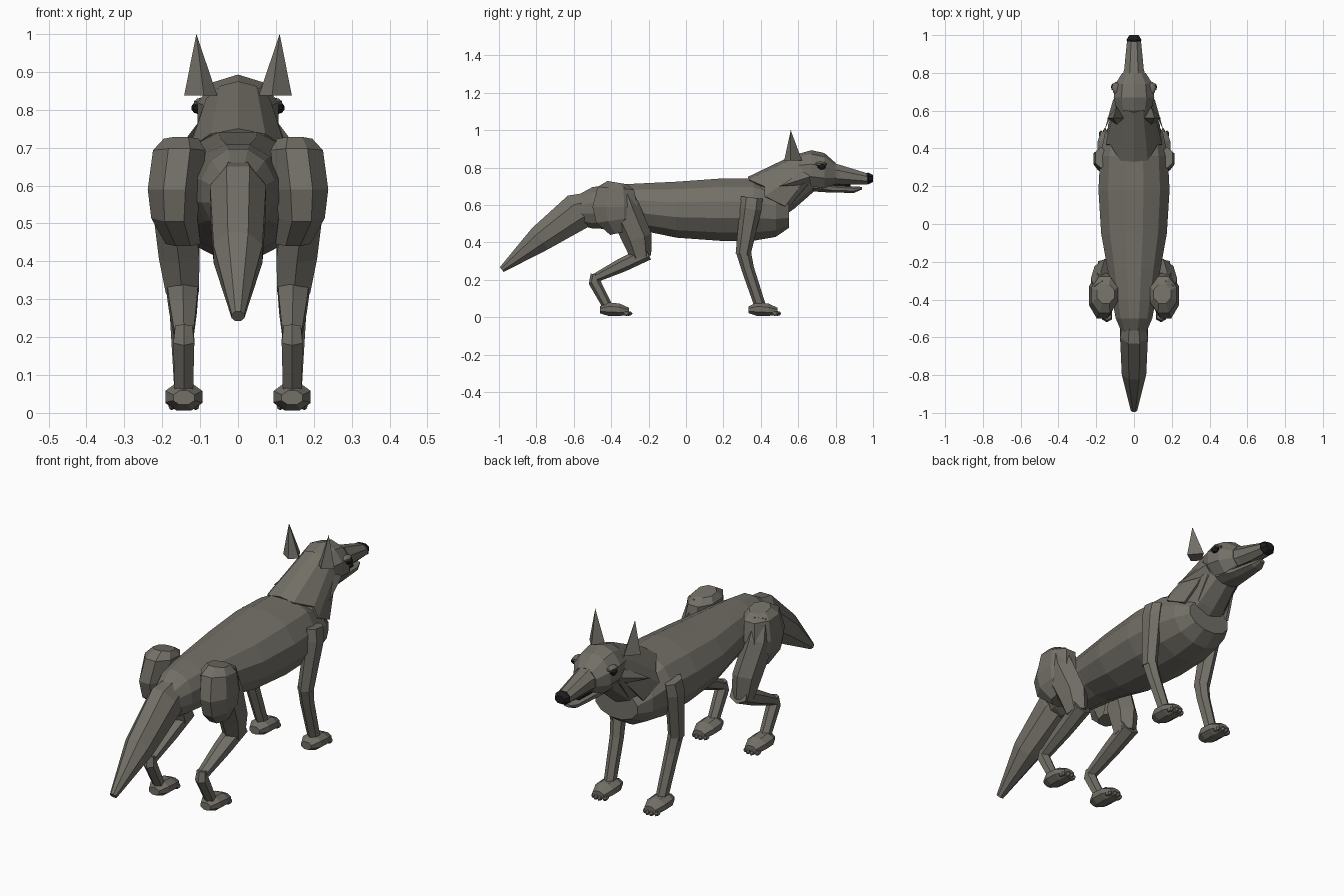
import bpy, bmesh, math
from mathutils import Vector


def material(name, rgb):
    m = bpy.data.materials.new(name)
    m.diffuse_color = (*rgb, 1)
    return m


FUR = material("grey_brown_fur", (0.17, 0.16, 0.135))
BLACK = material("black_nose_and_eyes", (0.012, 0.012, 0.013))


def finish(name, bm, mat):
    bmesh.ops.recalc_face_normals(bm, faces=bm.faces)
    me = bpy.data.meshes.new(name)
    bm.to_mesh(me)
    bm.free()
    me.materials.append(mat)
    ob = bpy.data.objects.new(name, me)
    bpy.context.collection.objects.link(ob)
    return ob


def loft(name, rings, n=8, mat=FUR, upright=False, side=1):
    """Rings are (x, y, z, half width, half thickness), set square to the path."""
    bm = bmesh.new()
    pts = [Vector((r[0] * side, r[1], r[2])) for r in rings]
    loops = []
    for i, r in enumerate(rings):
        t = pts[min(i + 1, len(pts) - 1)] - pts[max(i - 1, 0)]
        up = Vector((0, -t.z, t.y)).normalized()
        if upright:
            up = Vector((0, 0, 1))
        loop = []
        for k in range(n):
            a = math.tau * (k + 0.5) / n
            loop.append(bm.verts.new(pts[i] + Vector((math.cos(a) * r[3], 0, 0))
                                     + up * math.sin(a) * r[4]))
        loops.append(loop)
    for a, b in zip(loops, loops[1:]):
        for k in range(n):
            bm.faces.new((a[k], a[(k + 1) % n], b[(k + 1) % n], b[k]))
    bm.faces.new(loops[0])
    bm.faces.new(loops[-1])
    return finish(name, bm, mat)


def ball(name, loc, size, mat=FUR, u=8, v=5):
    bm = bmesh.new()
    bmesh.ops.create_uvsphere(bm, u_segments=u, v_segments=v, radius=1)
    for vert in bm.verts:
        vert.co = Vector([vert.co[i] * size[i] + loc[i] for i in range(3)])
    return finish(name, bm, mat)


def spike(name, base, tip, mat=FUR):
    """Pyramid from a base polygon to a tip."""
    bm = bmesh.new()
    b = [bm.verts.new(p) for p in base]
    t = bm.verts.new(tip)
    bm.faces.new(b)
    for i in range(len(b)):
        bm.faces.new((b[i], b[(i + 1) % len(b)], t))
    return finish(name, bm, mat)


# Torso, from rump to chest
loft("torso", [
    (0, -0.58, 0.575, 0.065, 0.08), (0, -0.50, 0.585, 0.10, 0.115),
    (0, -0.40, 0.59, 0.12, 0.122), (0, -0.24, 0.59, 0.145, 0.13),
    (0, -0.05, 0.575, 0.18, 0.155), (0, 0.18, 0.575, 0.195, 0.172),
    (0, 0.36, 0.575, 0.185, 0.172), (0, 0.48, 0.56, 0.16, 0.135),
    (0, 0.55, 0.55, 0.12, 0.075)], n=12, upright=True)

# Tail
loft("tail", [
    (0, -0.48, 0.60, 0.06, 0.08), (0, -0.58, 0.565, 0.08, 0.108),
    (0, -0.78, 0.42, 0.07, 0.077), (0, -0.985, 0.255, 0.018, 0.018)])

# Neck
loft("neck", [
    (0, 0.40, 0.60, 0.15, 0.12), (0, 0.52, 0.68, 0.125, 0.115),
    (0, 0.66, 0.77, 0.095, 0.09)], n=10)

# Mane: open collar with a jagged rear edge
bm = bmesh.new()
front, back = [], []
for k in range(9):
    a = math.radians(-25 + 230 * k / 8)
    s = abs(k - 4)
    front.append(bm.verts.new((0.10 * math.cos(a), 0.59 + 0.012 * s,
                               0.775 + 0.10 * math.sin(a))))
    back.append(bm.verts.new((0.15 * math.cos(a),
                              (0.33, 0.335, 0.42, 0.42, 0.53)[s],
                              0.64 + 0.11 * math.sin(a))))
for k in range(8):
    bm.faces.new((front[k], front[k + 1], back[k + 1], back[k]))
mane = finish("mane", bm, FUR)
mane.modifiers.new("thickness", 'SOLIDIFY').thickness = 0.012

# Head
loft("skull", [
    (0, 0.55, 0.785, 0.055, 0.05), (0, 0.60, 0.785, 0.095, 0.088),
    (0, 0.67, 0.785, 0.113, 0.108), (0, 0.74, 0.775, 0.105, 0.103),
    (0, 0.80, 0.765, 0.065, 0.06)], n=10, upright=True)
loft("muzzle", [
    (0, 0.75, 0.77, 0.075, 0.07), (0, 0.82, 0.762, 0.056, 0.058),
    (0, 0.97, 0.74, 0.04, 0.032)], upright=True)
loft("lower_jaw", [
    (0, 0.68, 0.705, 0.075, 0.035), (0, 0.78, 0.688, 0.052, 0.024),
    (0, 0.90, 0.682, 0.036, 0.018), (0, 0.94, 0.69, 0.018, 0.008)], upright=True)
loft("mouth_lining", [
    (0, 0.75, 0.71, 0.04, 0.012), (0, 0.88, 0.703, 0.028, 0.006)],
     n=6, mat=BLACK, upright=True)
loft("nose", [
    (0, 0.955, 0.742, 0.034, 0.03), (0, 0.975, 0.742, 0.043, 0.034),
    (0, 1.0, 0.742, 0.026, 0.02)], mat=BLACK, upright=True)

for side, tag in ((1, "right"), (-1, "left")):
    # Eyes, brows and ears
    ball("eye_" + tag, (side * 0.107, 0.725, 0.805), (0.016, 0.022, 0.016), BLACK)
    ball("brow_" + tag, (side * 0.095, 0.72, 0.818), (0.022, 0.035, 0.014))
    spike("ear_" + tag, [(side * x, y, 0.838) for x, y in
                         ((0.055, 0.56), (0.09, 0.62), (0.142, 0.56), (0.09, 0.525))],
          (side * 0.11, 0.56, 1.0))
    # Cheek and throat tufts
    spike("cheek_tuft_" + tag, [(side * 0.08, 0.65, 0.80), (side * 0.11, 0.66, 0.75),
                                (side * 0.08, 0.66, 0.71)],
          (side * 0.155, 0.50, 0.70))
    spike("throat_tuft_" + tag, [(side * 0.04, 0.66, 0.70), (side * 0.09, 0.65, 0.71),
                                 (side * 0.07, 0.60, 0.69)],
          (side * 0.08, 0.56, 0.60))

    # Front leg
    loft("front_upper_leg_" + tag, [
        (0.175, 0.352, 0.64, 0.034, 0.058), (0.18, 0.345, 0.58, 0.04, 0.058),
        (0.16, 0.305, 0.335, 0.036, 0.04)], n=6, side=side)
    loft("front_lower_leg_" + tag, [
        (0.16, 0.305, 0.36, 0.035, 0.04), (0.152, 0.33, 0.26, 0.032, 0.034),
        (0.143, 0.40, 0.05, 0.028, 0.03)], n=6, side=side)

    # Hind leg
    loft("haunch_" + tag, [
        (0.15, -0.37, 0.72, 0.05, 0.055), (0.155, -0.375, 0.69, 0.075, 0.105),
        (0.168, -0.38, 0.59, 0.076, 0.13), (0.168, -0.375, 0.52, 0.066, 0.115),
        (0.145, -0.36, 0.45, 0.05, 0.05)], side=side)
    loft("thigh_" + tag, [
        (0.168, -0.355, 0.69, 0.05, 0.055), (0.175, -0.33, 0.58, 0.062, 0.085),
        (0.155, -0.26, 0.42, 0.062, 0.08), (0.147, -0.24, 0.32, 0.05, 0.055)],
         n=6, side=side)
    loft("shank_" + tag, [
        (0.147, -0.205, 0.345, 0.05, 0.04), (0.145, -0.34, 0.28, 0.042, 0.038),
        (0.143, -0.485, 0.21, 0.03, 0.024)], n=6, side=side)
    loft("hock_" + tag, [
        (0.143, -0.485, 0.23, 0.026, 0.025), (0.143, -0.49, 0.19, 0.032, 0.032),
        (0.143, -0.415, 0.05, 0.028, 0.026)], n=6, side=side)

    # Paws with toes
    for y, end in ((0.41, "front"), (-0.385, "hind")):
        loft(f"{end}_paw_{tag}", [
            (0.143, y - 0.075, 0.04, 0.03, 0.02), (0.143, y - 0.03, 0.043, 0.053, 0.039),
            (0.143, y + 0.03, 0.04, 0.053, 0.036), (0.143, y + 0.08, 0.032, 0.033, 0.02)],
             upright=True, side=side)
        for i in (-1.5, -0.5, 0.5, 1.5):
            ball(f"{end}_toe_{tag}", (side * 0.143 + i * 0.021, y + 0.083 - abs(i) * 0.012, 0.02),
                 (0.011, 0.022, 0.013), u=6, v=4)
